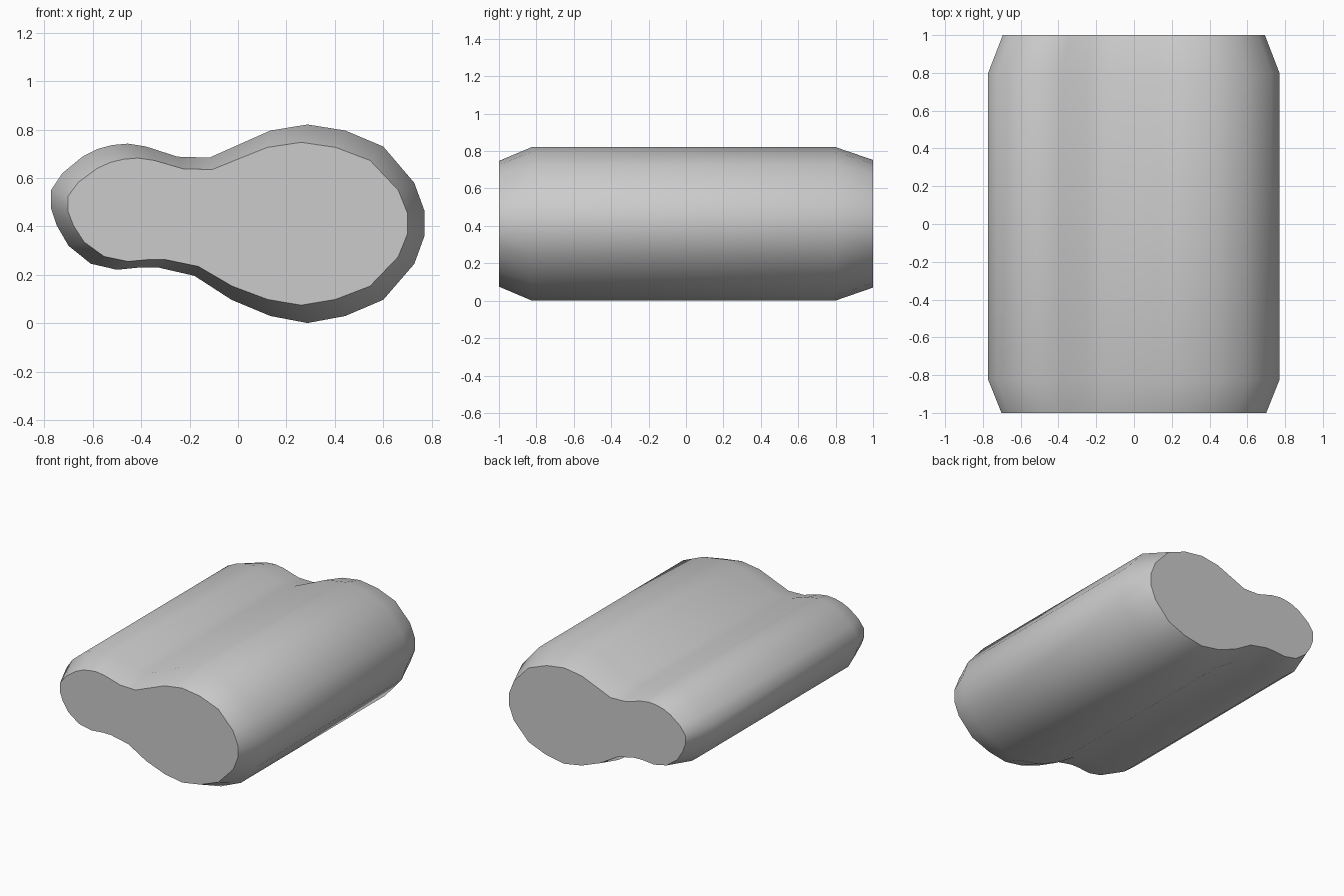
import bpy, bmesh, math

if "Cube" in bpy.data.objects:
    bpy.data.objects.remove(bpy.data.objects["Cube"])

# Pear-shaped cross-section (x, z), clockwise from the left tip
PROFILE = [
    (-.772, .55), (-.725, .62), (-.64, .69), (-.58, .72), (-.52, .736),
    (-.455, .742), (-.38, .73), (-.25, .688), (-.118, .684), (.134, .796),
    (.287, .821), (.443, .796), (.60, .73), (.728, .58), (.77, .465),
    (.77, .36), (.728, .245), (.60, .097), (.443, .03), (.287, .001),
    (.134, .03), (-.027, .097), (-.18, .196), (-.328, .23), (-.40, .231),
    (-.50, .221), (-.608, .246), (-.70, .32), (-.748, .403), (-.772, .473),
]
MID_Z = .411

# Sections along the length: y, x scale, z scale (ends taper in)
SECTIONS = [(-1, .909, .82), (-.825, 1, 1), (.80, 1, 1), (1, .90, .832)]

# Loft the body through the sections and cap both ends
bm = bmesh.new()
rings = [[bm.verts.new((x * sx, y, MID_Z + (z - MID_Z) * sz)) for x, z in PROFILE]
         for y, sx, sz in SECTIONS]
n = len(PROFILE)
for a, b in zip(rings, rings[1:]):
    for i in range(n):
        j = (i + 1) % n
        bm.faces.new((a[i], a[j], b[j], b[i]))
bm.faces.new(rings[0])
bm.faces.new(rings[-1])
bmesh.ops.recalc_face_normals(bm, faces=bm.faces)
mesh = bpy.data.meshes.new("body")
bm.to_mesh(mesh)
bm.free()

body = bpy.data.objects.new("body", mesh)
bpy.context.collection.objects.link(body)
bpy.context.view_layer.objects.active = body
body.select_set(True)
bpy.ops.object.shade_smooth_by_angle(angle=math.radians(35))
